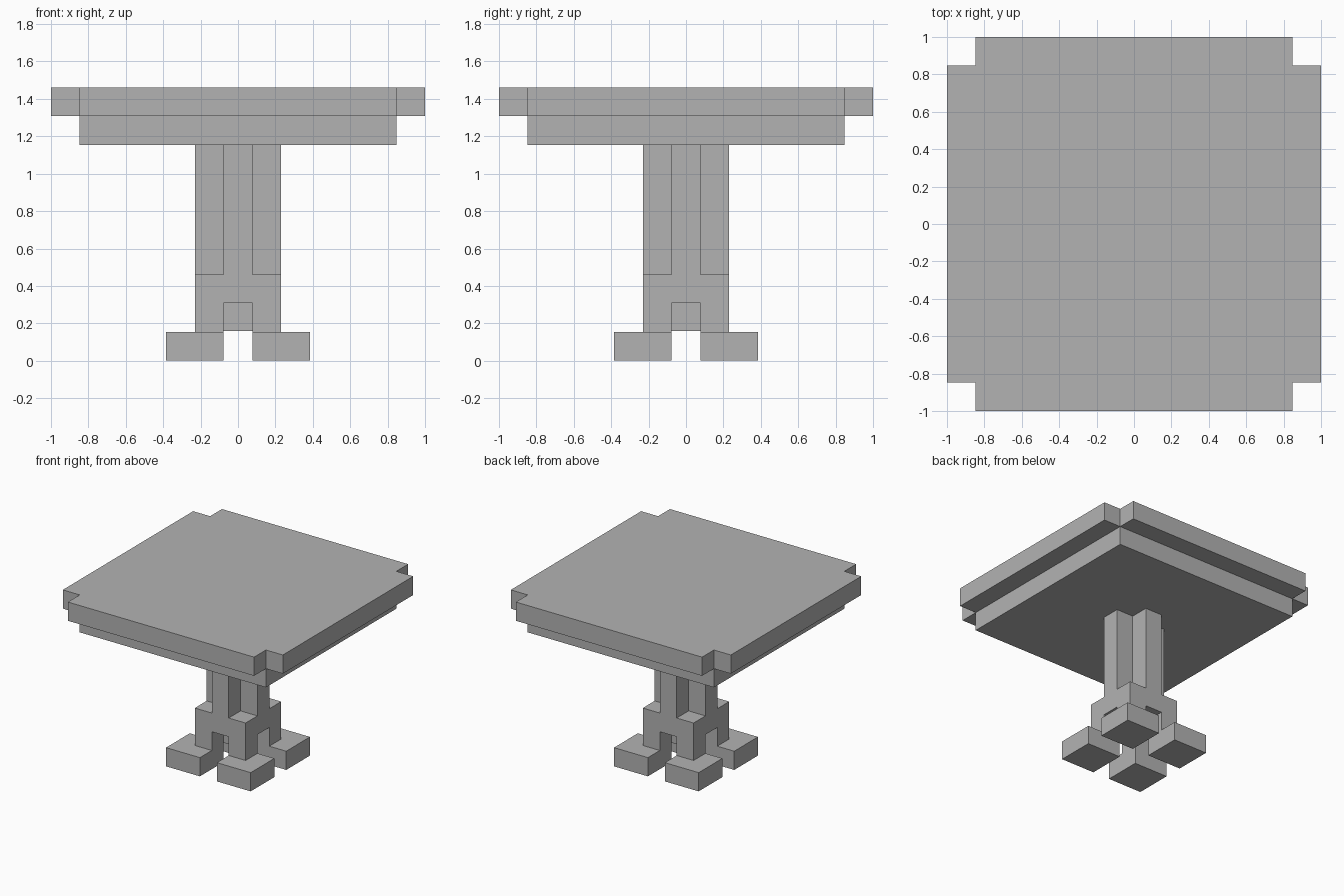
import bpy
import bmesh

cube = bpy.data.objects.get("Cube")
if cube:
    bpy.data.objects.remove(cube, do_unlink=True)

U = 2 / 13  # one block of the blocky grid

grey = bpy.data.materials.new("plain grey")
grey.use_nodes = True
grey.diffuse_color = (0.45, 0.45, 0.45, 1)
grey.node_tree.nodes["Principled BSDF"].inputs["Base Color"].default_value = grey.diffuse_color


def prism(name, outline, z0, z1):
    """Extrude a flat outline, given in blocks, from height z0 to z1."""
    bm = bmesh.new()
    base = bm.faces.new([bm.verts.new((x * U, y * U, z0 * U)) for x, y in outline])
    top = bmesh.ops.extrude_face_region(bm, geom=[base])["geom"]
    verts = [v for v in top if isinstance(v, bmesh.types.BMVert)]
    bmesh.ops.translate(bm, verts=verts, vec=(0, 0, (z1 - z0) * U))
    bmesh.ops.recalc_face_normals(bm, faces=bm.faces[:])
    mesh = bpy.data.meshes.new(name)
    bm.to_mesh(mesh)
    bm.free()
    mesh.materials.append(grey)
    obj = bpy.data.objects.new(name, mesh)
    bpy.context.collection.objects.link(obj)
    return obj


def rect(x0, x1, y0, y1):
    return [(x0, y0), (x1, y0), (x1, y1), (x0, y1)]


def cross(a, b):
    """Square of half width a with its corners notched back to b."""
    return [(-b, -a), (b, -a), (b, -b), (a, -b), (a, b), (b, b),
            (b, a), (-b, a), (-b, b), (-a, b), (-a, -b), (-b, -b)]


# Top with notched corners, and the smaller square board below it
prism("table_top", cross(6.5, 5.5), 8.5, 9.5)
prism("under_board", rect(-5.5, 5.5, -5.5, 5.5), 7.5, 8.5)

# Fluted pedestal, its square collar, and the core hanging between the legs
prism("pedestal", cross(1.5, 0.5), 3, 7.5)
prism("collar", rect(-1.5, 1.5, -1.5, 1.5), 2, 3)
prism("core", rect(-0.5, 0.5, -0.5, 0.5), 1.03, 2)

# Four corner legs, each on a wider foot
for sx, side in ((-1, "right"), (1, "left")):
    for sy, end in ((-1, "front"), (1, "back")):
        for part, reach, z0, z1 in (("leg", 1.5, 1, 2), ("foot", 2.5, 0, 1)):
            xs = sorted((0.5 * sx, reach * sx))
            ys = sorted((0.5 * sy, reach * sy))
            prism(f"{end}_{side}_{part}", rect(*xs, *ys), z0, z1)
